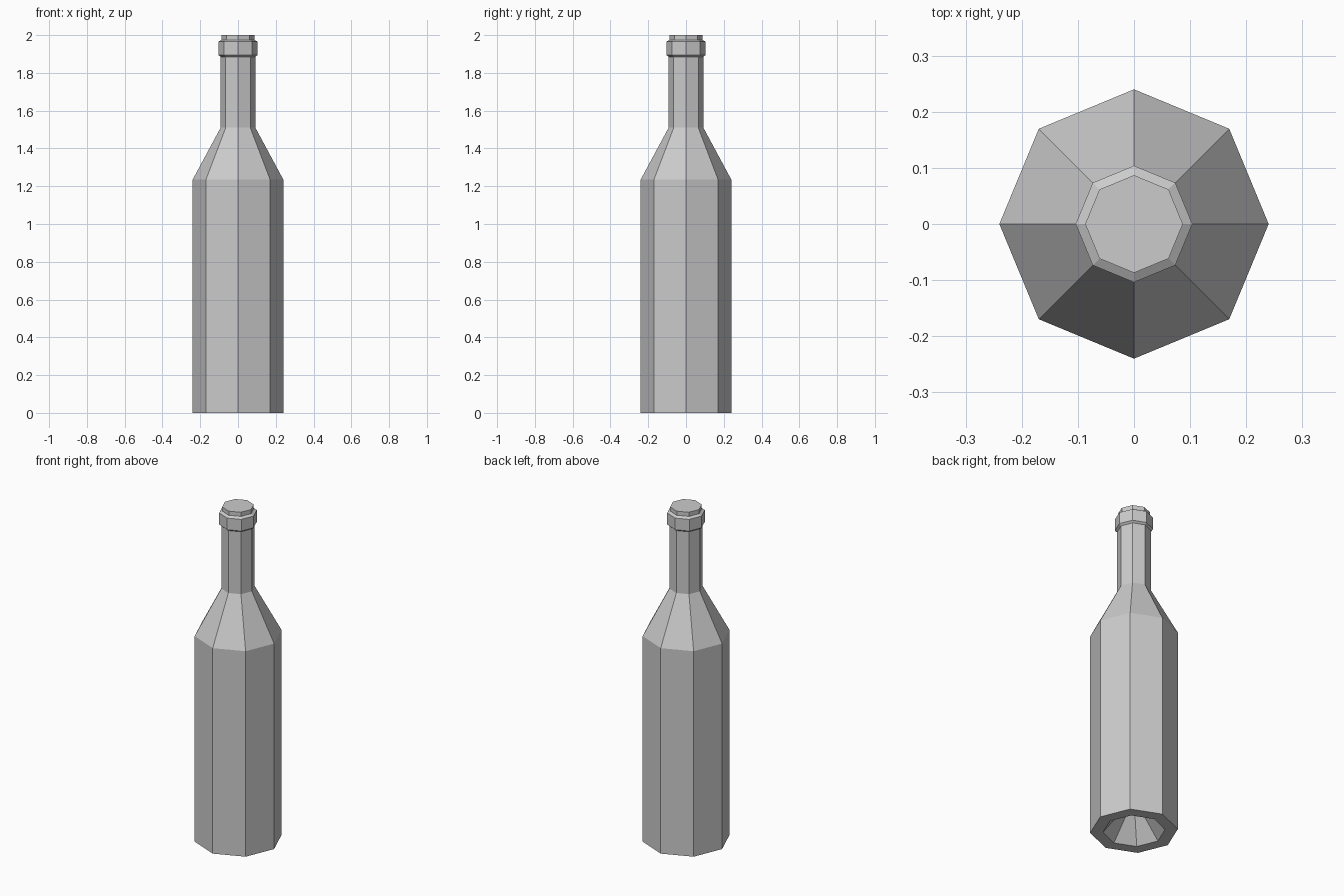
import bpy, bmesh
from math import cos, sin, pi

if "Cube" in bpy.data.objects:
    bpy.data.objects.remove(bpy.data.objects["Cube"])

SIDES = 8


def lathe(name, profile):
    """Revolve (radius, height) points into a closed faceted solid."""
    bm = bmesh.new()
    rings = [[bm.verts.new((r * cos(2 * pi * i / SIDES), r * sin(2 * pi * i / SIDES), z))
              for i in range(SIDES)] for r, z in profile]
    for low, high in zip(rings, rings[1:]):
        for i in range(SIDES):
            j = (i + 1) % SIDES
            bm.faces.new((low[i], low[j], high[j], high[i]))
    bm.faces.new(rings[0])
    bm.faces.new(rings[-1])
    bmesh.ops.recalc_face_normals(bm, faces=bm.faces)
    mesh = bpy.data.meshes.new(name)
    bm.to_mesh(mesh)
    bm.free()
    obj = bpy.data.objects.new(name, mesh)
    bpy.context.collection.objects.link(obj)
    return obj


# Bottle: hollow base, body, shoulder, neck, collar and mouth
lathe("bottle", [
    (0.04, 0.16), (0.17, 0.0),
    (0.24, 0.0), (0.24, 1.235),
    (0.092, 1.51), (0.092, 1.885),
    (0.104, 1.895), (0.104, 1.965),
    (0.087, 1.975), (0.087, 2.0),
])
